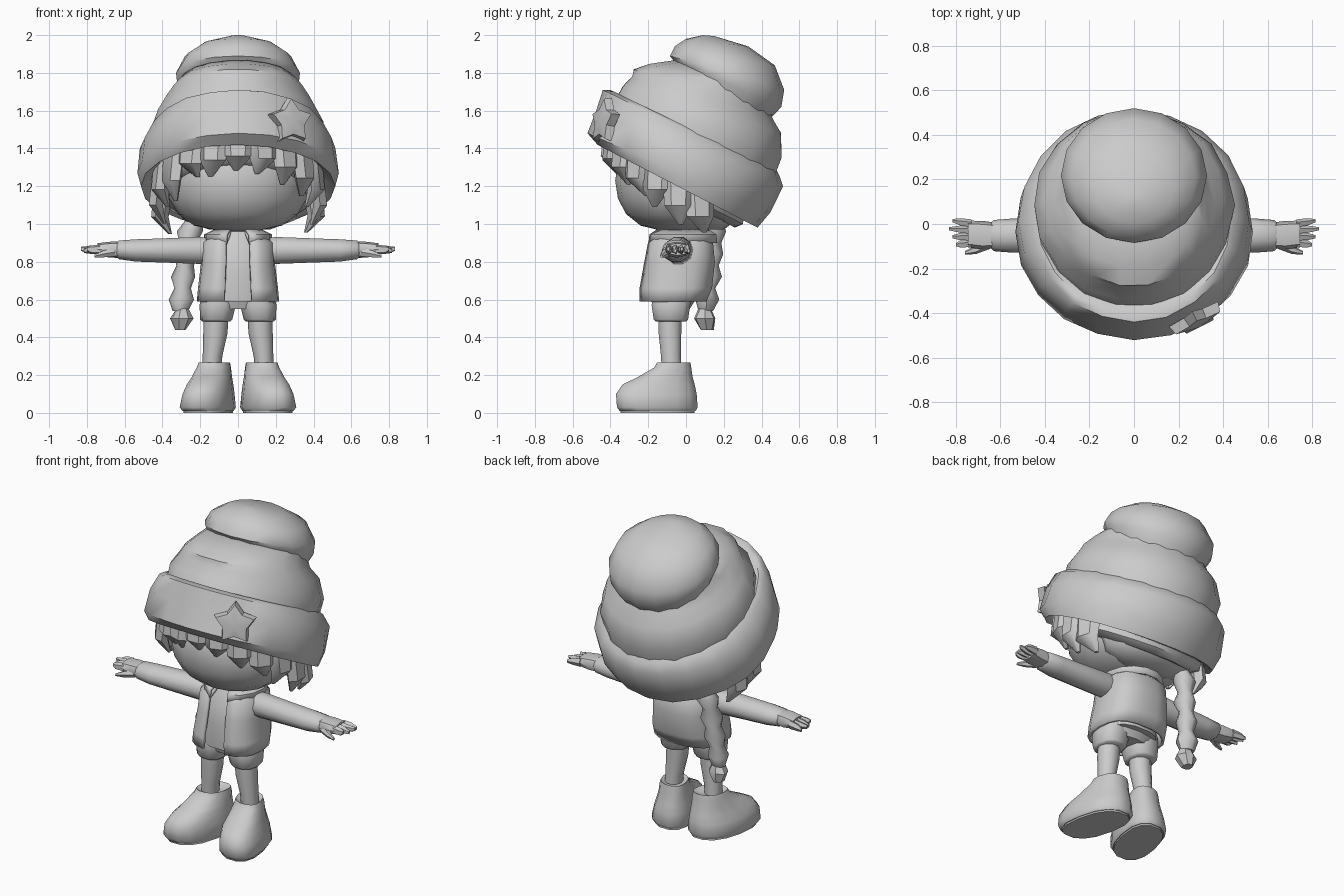
import bpy, math, random
from math import sin, cos, pi
from mathutils import Vector

random.seed(4)
cube = bpy.data.objects.get("Cube")
if cube:
    bpy.data.objects.remove(cube, do_unlink=True)

grey = bpy.data.materials.new("plain grey")
grey.use_nodes = True
grey.diffuse_color = (0.6, 0.6, 0.6, 1)
grey.node_tree.nodes["Principled BSDF"].inputs["Base Color"].default_value = (0.6, 0.6, 0.6, 1)


def finish(name, verts, faces, angle=50):
    mesh = bpy.data.meshes.new(name)
    mesh.from_pydata([tuple(v) for v in verts], [], faces)
    mesh.materials.append(grey)
    ob = bpy.data.objects.new(name, mesh)
    bpy.context.collection.objects.link(ob)
    bpy.ops.object.select_all(action='DESELECT')
    ob.select_set(True)
    bpy.context.view_layer.objects.active = ob
    bpy.ops.object.mode_set(mode='EDIT')
    bpy.ops.mesh.select_all(action='SELECT')
    bpy.ops.mesh.normals_make_consistent(inside=False)
    bpy.ops.object.mode_set(mode='OBJECT')
    bpy.ops.object.shade_smooth_by_angle(angle=math.radians(angle))
    return ob


def power(t, e):
    return math.copysign(abs(t) ** e, t)


def loft(name, rings, n=14, e=1.0, gap=0, angle=50, jitter=0):
    """Skin rings of (centre, half axis u, half axis v); gap leaves the -v side open."""
    verts, faces = [], []
    for c, u, v in rings:
        for i in range(n):
            if gap:
                a = -pi / 2 + gap + (2 * pi - 2 * gap) * i / (n - 1)
            else:
                a = 2 * pi * i / n
            k = 1 + random.uniform(-jitter, jitter)
            verts.append(Vector(c) + k * (power(cos(a), e) * Vector(u) + power(sin(a), e) * Vector(v)))
    for r in range(len(rings) - 1):
        for i in range(n - 1 if gap else n):
            j = (i + 1) % n
            faces.append((r * n + i, r * n + j, r * n + n + j, r * n + n + i))
    if not gap:
        faces += [tuple(range(n)), tuple(range(len(verts) - n, len(verts)))]
    return finish(name, verts, faces, angle)


def flat(x, y, z, rx, ry):
    return ((x, y, z), (rx, 0, 0), (0, ry, 0))


def across(x, y, z, ry, rz):
    return ((x, y, z), (0, ry, 0), (0, 0, rz))


def tilted(fy, fz, by, bz, rx):
    """Ring given by its front and back points in the side plane."""
    return ((0, (fy + by) / 2, (fz + bz) / 2), (rx, 0, 0), (0, (by - fy) / 2, (bz - fz) / 2))


# Hat: turned-up cuff, slouchy crown and rounded top
cuff = [tilted(-.36, 1.52, .30, 1.12, .40), tilted(-.42, 1.44, .33, 1.01, .47),
        tilted(-.47, 1.42, .38, .98, .515), tilted(-.52, 1.48, .45, 1.06, .535),
        tilted(-.48, 1.60, .51, 1.20, .52), tilted(-.44, 1.71, .50, 1.25, .465),
        tilted(-.40, 1.71, .48, 1.28, .44), tilted(-.36, 1.67, .45, 1.28, .41)]
loft("hat_cuff", cuff, n=20, jitter=.008)
crown = [tilted(-.39, 1.64, .47, 1.24, .44), tilted(-.34, 1.73, .51, 1.35, .45),
         tilted(-.29, 1.78, .51, 1.48, .40), tilted(-.28, 1.82, .46, 1.56, .36),
         tilted(-.20, 1.85, .45, 1.62, .325), tilted(-.05, 1.87, .44, 1.68, .29)]
loft("hat_crown", crown, n=18, jitter=.01)
top = [tilted(-.04, 1.81, .44, 1.55, .29), tilted(-.07, 1.87, .505, 1.62, .322),
       tilted(-.085, 1.89, .52, 1.71, .328), tilted(-.06, 1.94, .47, 1.84, .28),
       tilted(.0, 1.98, .33, 1.94, .18), tilted(.09, 2.0, .15, 1.995, .03)]
loft("hat_top", top, n=16)

# Star badge raised from the cuff
normal = Vector((.45, -.88, .15)).normalized()
side = normal.cross(Vector((0, 0, 1))).normalized()
rise = side.cross(normal)
centre = Vector((.27, -.41, 1.54))
star = []
for depth, size in ((0, 1), (.045, .9)):
    for i in range(10):
        r = size * (.13 if i % 2 == 0 else .08)
        a = pi / 2 + i * pi / 5
        star.append(centre + normal * depth + side * r * cos(a) + rise * r * sin(a))
star.append(centre + normal * .06)
star_faces = [(i, (i + 1) % 10, 10 + (i + 1) % 10, 10 + i) for i in range(10)]
star_faces += [(10 + i, 10 + (i + 1) % 10, 20) for i in range(10)] + [tuple(range(10))]
finish("hat_star", star, star_faces, 30)

# Head with a broad chin
head = []
for i in range(9):
    t = -pi / 2 * .92 + i * pi * .92 / 8
    w = cos(t) ** .65
    head.append(flat(0, -.03 - .01 * w, 1.23 + .27 * sin(t), .38 * w, .335 * w))
loft("head", head, n=16, angle=60)

# Hair: cap and nape mass, with broad pointed locks under the cuff
loft("hair_cap", [tilted(-.40, 1.48, .32, 1.08, .45), tilted(-.405, 1.36, .30, 1.00, .435),
                  tilted(-.37, 1.32, .26, .98, .38)], n=18, jitter=.02)
loft("hair_nape", [flat(0, .12, .97, .16, .08), flat(0, .12, 1.02, .30, .15),
                   flat(0, .10, 1.14, .37, .20), flat(0, .08, 1.26, .38, .2)], n=10, jitter=.06)
for i in range(13):
    a = math.radians(-108 + i * 18)
    out = Vector((sin(a), -cos(a), 0))
    turn = Vector((cos(a), sin(a), 0))
    base = Vector((.435 * sin(a), -.04 - .375 * cos(a), 1.20 + .24 * cos(a)))
    drop = (.17 if abs(a) < .8 else .2) + random.uniform(-.03, .03)
    sway = random.uniform(-.04, .04)
    rings = [(base + Vector((0, 0, .07)) - out * .02, turn * .085, out * .045),
             (base - Vector((0, 0, drop * .5)), turn * .075, out * .042),
             (base - Vector((0, 0, drop)) + turn * sway - out * .045, turn * .012, out * .01)]
    loft("hair_lock_%d" % i, rings, n=6, angle=40)

# Braid hanging on the right side, made of alternating lumps
braid = []
for i in range(9):
    t = i / 8
    r = (.068 if i % 2 else .046) * (1 - .1 * t)
    braid.append(flat(-.23 - .075 * t ** .6, .15 - .045 * t, 1.02 - .48 * t, r, r))
loft("braid", braid, n=8, angle=50, jitter=.1)
loft("braid_tuft", [flat(-.295, .10, .56, .03, .03), flat(-.30, .10, .50, .06, .06),
                    flat(-.305, .11, .44, .03, .035)], n=7, angle=40, jitter=.12)

# Neck, shirt and open jacket
loft("neck", [flat(0, -.04, .90, .09, .08), flat(0, -.04, 1.02, .08, .08)], n=10)
loft("shirt", [flat(0, -.06, .59, .17, .14), flat(0, -.06, .75, .16, .15),
               flat(0, -.04, .89, .16, .14), flat(0, -.04, .96, .09, .10)], n=14, e=.8)
jacket = loft("jacket", [flat(0, -.07, .59, .218, .18), flat(0, -.055, .66, .212, .195),
                         flat(0, -.035, .80, .195, .19), flat(0, -.03, .90, .19, .175),
                         flat(0, -.03, .95, .13, .13), flat(0, -.03, .975, .10, .10)],
              n=18, e=.75, gap=.24)
thick = jacket.modifiers.new("thickness", 'SOLIDIFY')
thick.thickness = .018
thick.offset = -1
collar = loft("collar", [flat(0, -.02, .98, .11, .13), flat(0, -.02, .945, .18, .185),
                         flat(0, -.02, .90, .18, .19)], n=14, gap=.35)
thick = collar.modifiers.new("thickness", 'SOLIDIFY')
thick.thickness = .012
loft("hips", [flat(0, -.07, .55, .15, .09), flat(0, -.06, .63, .18, .13)], n=12, e=.8)

for s, label in ((1, "left"), (-1, "right")):
    # Sleeve running to the wrist, then the hand
    loft(label + "_sleeve", [across(s * .13, -.04, .86, .065, .065), across(s * .20, -.04, .86, .078, .075),
                             across(s * .40, -.048, .86, .077, .067), across(s * .54, -.052, .86, .077, .062),
                             across(s * .63, -.052, .863, .07, .052), across(s * .65, -.052, .864, .05, .036)],
         n=10)
    loft(label + "_hand", [across(s * .60, -.052, .864, .055, .044), across(s * .68, -.05, .864, .064, .042),
                           across(s * .745, -.045, .866, .06, .032)], n=8, e=.8)
    for i in range(4):
        y = -.088 + i * .03
        reach = .83 - .015 * abs(i - 2)
        loft("%s_finger_%d" % (label, i), [across(s * .73, y, .866, .019, .027),
             across(s * .78, y + .003 * (i - 1), .864, .018, .023),
             across(s * reach, y + .006 * (i - 1), .868 - .01 * (i % 2), .008, .012)], n=5)
    loft(label + "_thumb", [across(s * .65, -.085, .852, .028, .027), across(s * .71, -.115, .842, .02, .021),
                            across(s * .76, -.13, .83, .008, .008)], n=6)

    # Shorts and leg
    loft(label + "_shorts", [flat(s * .115, -.08, .485, .075, .085), flat(s * .115, -.08, .495, .085, .095),
                             flat(s * .108, -.08, .57, .096, .106), flat(s * .10, -.07, .63, .09, .11)],
         n=10, e=.8)
    loft(label + "_leg", [flat(s * .14, -.075, .20, .05, .055), flat(s * .135, -.08, .30, .052, .055),
                          flat(s * .12, -.085, .42, .064, .063), flat(s * .115, -.085, .52, .066, .066)], n=10)
    # Shoe stacked upward from the sole, its toe turned outward
    shoe = []
    for z, x, y, w, d in ((.01, .158, -.15, .125, .205), (.03, .16, -.152, .138, .218),
                          (.10, .156, -.157, .126, .218), (.15, .148, -.145, .113, .195),
                          (.19, .138, -.11, .10, .148), (.24, .128, -.07, .088, .10),
                          (.268, .125, -.065, .08, .09), (.25, .13, -.065, .055, .06)):
        shoe.append(((s * x, y, z), (w, 0, 0), (-s * .2 * d, d, 0)))
    loft(label + "_shoe", shoe, n=14, e=.82)
    loft(label + "_sole", [((s * .158, -.15, z), (.12, 0, 0), (-s * .04, .20, 0)) for z in (0, .015)],
         n=14, e=.82)
